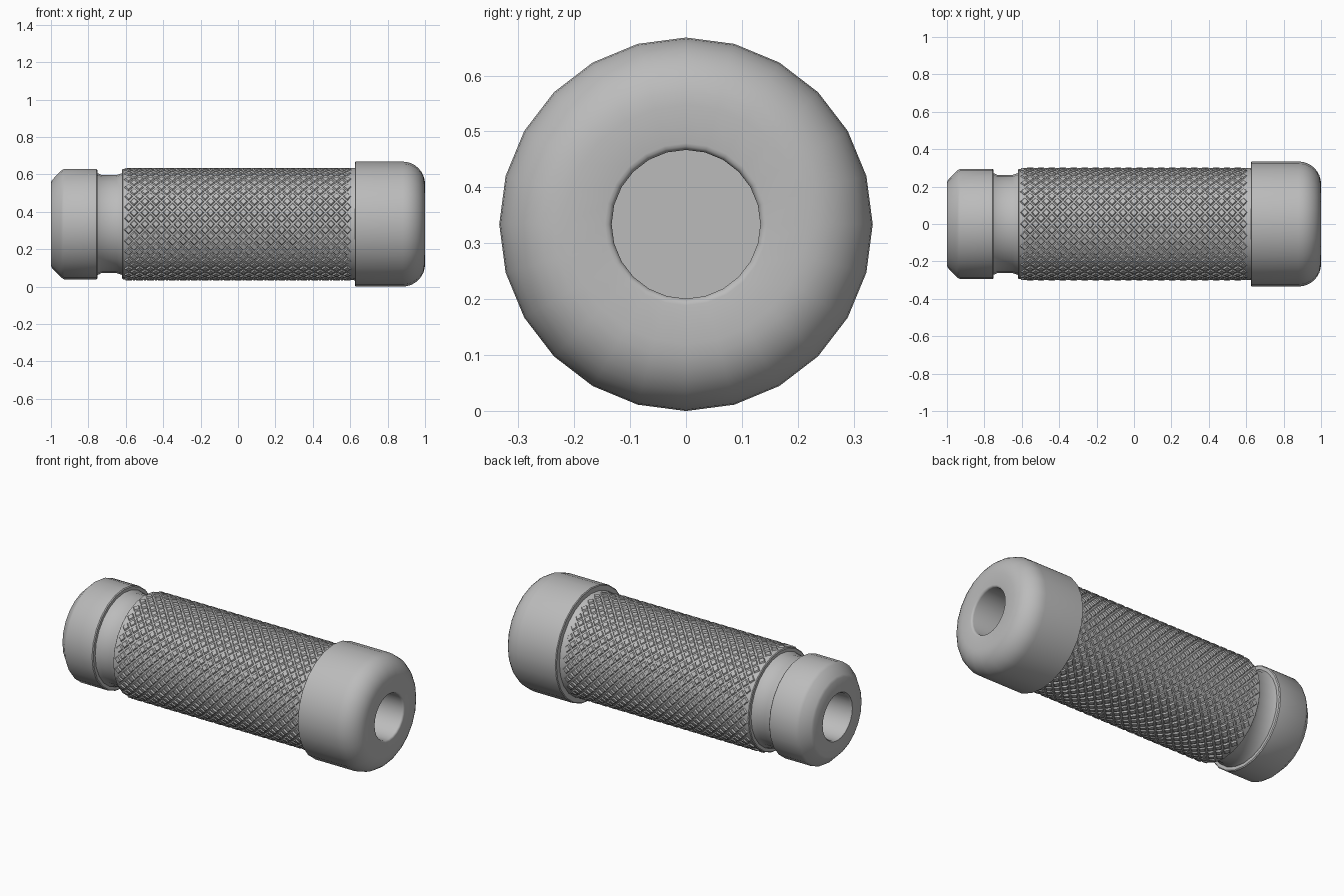
import bpy, bmesh, math
from mathutils import Vector

AXIS_Z = 0.334
SIDES = 24

cube = bpy.data.objects.get("Cube")
if cube:
    bpy.data.objects.remove(cube, do_unlink=True)

metal = bpy.data.materials.new("plain_grey")
metal.use_nodes = True
GREY = (0.5, 0.5, 0.5, 1)
metal.diffuse_color = GREY
metal.node_tree.nodes["Principled BSDF"].inputs["Base Color"].default_value = GREY


def place(x, radius, angle):
    """Point on a cylinder about the long axis; angle 0 is the top."""
    return Vector((x, radius * math.sin(angle), AXIS_Z + radius * math.cos(angle)))


def finish(name, bm, smooth_angle):
    bmesh.ops.recalc_face_normals(bm, faces=bm.faces)
    mesh = bpy.data.meshes.new(name)
    bm.to_mesh(mesh)
    bm.free()
    mesh.materials.append(metal)
    obj = bpy.data.objects.new(name, mesh)
    bpy.context.collection.objects.link(obj)
    bpy.ops.object.select_all(action='DESELECT')
    obj.select_set(True)
    bpy.context.view_layer.objects.active = obj
    bpy.ops.object.shade_smooth_by_angle(angle=math.radians(smooth_angle))
    return obj


def lathe(name, profile, sides=SIDES):
    """Turn (x, radius) points about the long axis and cap both ends."""
    bm = bmesh.new()
    rings = [[bm.verts.new(place(x, r, math.tau * i / sides)) for i in range(sides)]
             for x, r in profile]
    for a, b in zip(rings, rings[1:]):
        for i in range(sides):
            j = (i + 1) % sides
            bm.faces.new((a[i], a[j], b[j], b[i]))
    bm.faces.new(rings[0])
    bm.faces.new(rings[-1])
    return finish(name, bm, 35)


def arc(cx, cr, rx, rr, start, end, steps=6):
    """Elliptical run of profile points, angles in degrees from +x."""
    angles = [math.radians(start + (end - start) * k / steps) for k in range(steps + 1)]
    return [(cx + rx * math.cos(a), cr + rr * math.sin(a)) for a in angles]


# Large rounded end cap with a blind bore
lathe("end_cap", [(0.625, 0.27), (0.625, 0.329), (0.629, 0.334)]
      + arc(0.88, 0.214, 0.12, 0.12, 90, 0, 8)
      + [(1.0, 0.145)] + arc(0.988, 0.145, 0.012, 0.012, 0, -90, 3)[1:]
      + [(0.6, 0.133)])

# Small chamfered end cap with a blind bore
lathe("front_collar", [(-0.6, 0.133), (-0.99, 0.133), (-1.0, 0.14), (-1.0, 0.225),
                       (-0.992, 0.238), (-0.945, 0.286), (-0.93, 0.295),
                       (-0.757, 0.295), (-0.752, 0.29), (-0.752, 0.255)])

# Recessed neck with flared ends
lathe("neck", [(-0.76, 0.274), (-0.745, 0.27), (-0.73, 0.262), (-0.65, 0.262),
               (-0.635, 0.267), (-0.615, 0.274)])

# Grip tube
lathe("grip_sleeve", [(-0.62, 0.25), (-0.62, 0.29), (-0.616, 0.295),
                      (0.59, 0.295), (0.605, 0.299), (0.63, 0.301)])

# Knurling: flat-topped diamond studs on a staggered lattice
AROUND, ALONG = 30, 20
PITCH = 1.17 / ALONG
bm = bmesh.new()
for row in range(AROUND * 2):
    shift = row % 2
    for col in range(ALONG + 1 - shift):
        x = -0.585 + PITCH * (col + shift / 2)
        angle = math.pi * row / AROUND
        loops = []
        for radius, size in ((0.288, 0.47), (0.301, 0.29)):
            dx, da = PITCH * size, math.tau / AROUND * size
            loops.append([bm.verts.new(place(x + u * dx, radius, angle + v * da))
                          for u, v in ((1, 0), (0, 1), (-1, 0), (0, -1))])
        low, high = loops
        bm.faces.new(high)
        for i in range(4):
            j = (i + 1) % 4
            bm.faces.new((low[i], low[j], high[j], high[i]))
finish("grip_knurling", bm, 20)
